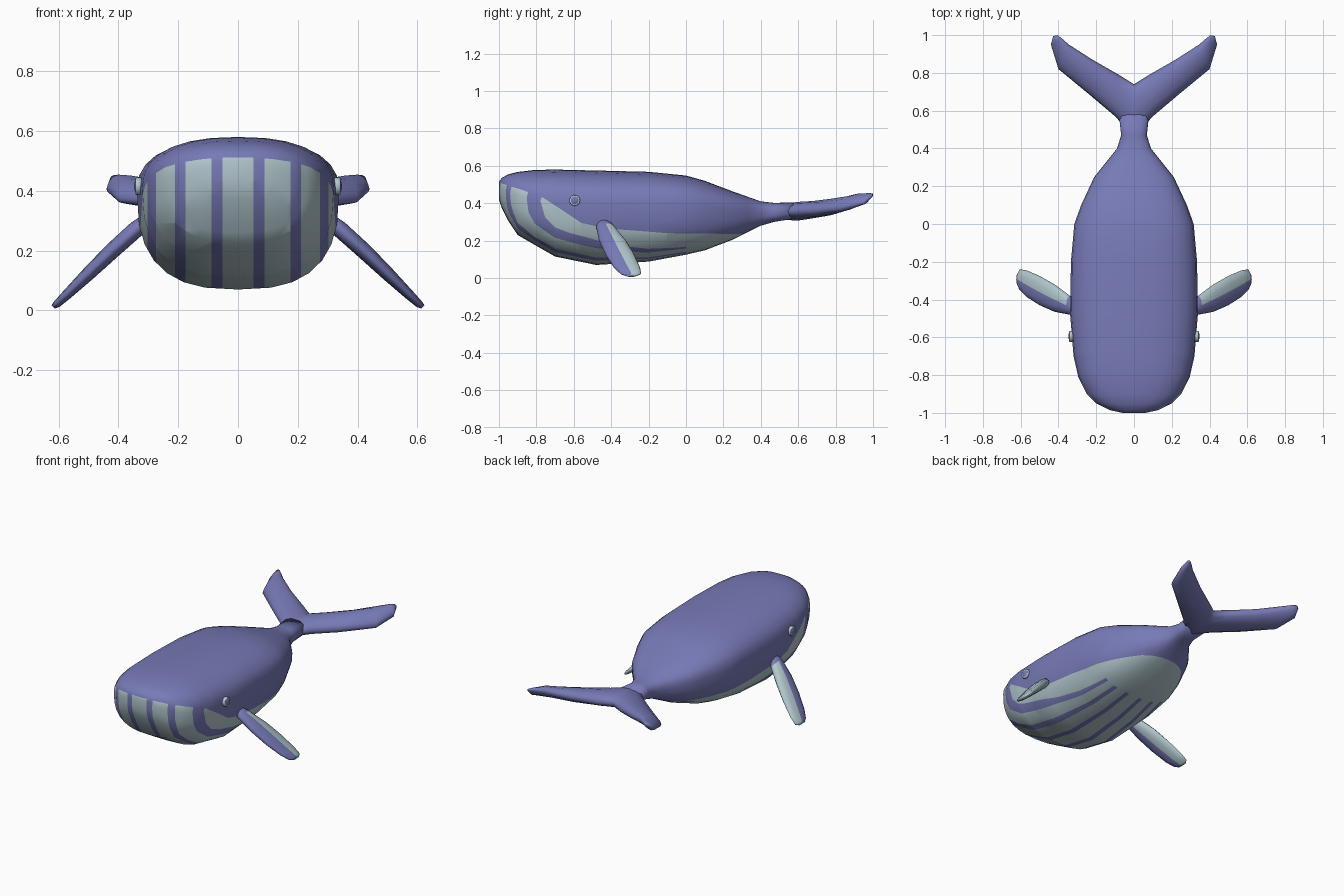
import bpy, bmesh, math
from mathutils import Vector

if "Cube" in bpy.data.objects:
    bpy.data.objects.remove(bpy.data.objects["Cube"])


def material(name, rgb):
    m = bpy.data.materials.new(name)
    m.diffuse_color = (*rgb, 1)
    m.use_nodes = True
    m.node_tree.nodes["Principled BSDF"].inputs["Base Color"].default_value = m.diffuse_color
    return m


BLUE = material("slate_blue", (0.185, 0.195, 0.47))
PALE = material("pale_grey_blue", (0.44, 0.57, 0.61))


def loft(rings, cap_start=True, cap_end=True):
    """Skin closed rings of equal length."""
    bm = bmesh.new()
    vs = [[bm.verts.new(p) for p in r] for r in rings]
    n = len(rings[0])
    for a, b in zip(vs, vs[1:]):
        for j in range(n):
            bm.faces.new((a[j], a[(j + 1) % n], b[(j + 1) % n], b[j]))
    if cap_start:
        bm.faces.new(vs[0])
    if cap_end:
        bm.faces.new(vs[-1])
    bmesh.ops.recalc_face_normals(bm, faces=bm.faces)
    return bm


def finish(bm, name):
    for f in bm.faces:
        f.smooth = True
    me = bpy.data.meshes.new(name)
    bm.to_mesh(me)
    bm.free()
    ob = bpy.data.objects.new(name, me)
    bpy.context.collection.objects.link(ob)
    me.materials.append(BLUE)
    me.materials.append(PALE)
    return ob


def cut(bm, co, no, keep=lambda c: True):
    """Slice the faces whose centre passes the test, without removing any."""
    faces = [f for f in bm.faces if keep(f.calc_center_median())]
    geom = set(faces)
    for f in faces:
        geom.update(f.edges)
        geom.update(f.verts)
    bmesh.ops.bisect_plane(bm, geom=list(geom), dist=1e-5,
                           plane_co=co, plane_no=no)


def interp(pts, y):
    for (y0, z0), (y1, z1) in zip(pts, pts[1:]):
        if y <= y1:
            return z0 + (z1 - z0) * (y - y0) / (y1 - y0)
    return pts[-1][1]


# Body: y, half width, bottom, top, height of widest point
stations = [
    (-1.0, .06, .42, .515, .47), (-.985, .13, .375, .535, .465),
    (-.95, .20, .305, .555, .455), (-.90, .25, .23, .567, .44),
    (-.81, .295, .178, .578, .42), (-.70, .32, .115, .58, .41),
    (-.48, .338, .07, .575, .40), (-.20, .334, .088, .568, .40),
    (0, .316, .125, .548, .395), (.10, .28, .148, .52, .385),
    (.25, .21, .205, .463, .37), (.40, .09, .28, .41, .35),
    (.47, .068, .30, .402, .35), (.58, .08, .318, .404, .36)]
SIDES = 28


def body_ring(y, w, lo, hi, mid):
    ring = []
    for j in range(SIDES):
        a = 2 * math.pi * j / SIDES
        c, s = math.cos(a), math.sin(a)
        e = 2 / (2.4 if s > 0 else 2.7)
        h = hi - mid if s > 0 else mid - lo
        ring.append((math.copysign(abs(c) ** e, c) * w, y,
                     mid + math.copysign(abs(s) ** e, s) * h))
    return ring


bm = loft([body_ring(*s) for s in stations])

# Edge of the pale belly, cut as a broken line along the flanks
border = [(-1.01, .515), (-.92, .485), (-.78, .44), (-.68, .375), (-.56, .295),
          (-.42, .265), (-.1, .24), (.33, .235)]
for y, z in border[1:]:
    cut(bm, (0, y, 0), (0, 1, 0), lambda c: c.z < .55)
for (y0, z0), (y1, z1) in zip(border, border[1:]):
    cut(bm, (0, y0, z0), (0, z0 - z1, y1 - y0), lambda c: y0 < c.y < y1)

# Throat grooves: straight in front, converging under the belly
grooves = [(.052, .088), (.175, .21), (.274, .302)]
Y_BEND, TAPER = -.48, .72


def groove_scale(y):
    return 1 if y < Y_BEND else 1 + (TAPER - 1) * (y - Y_BEND) / -Y_BEND


def in_belly(c):
    return c.z < interp(border, c.y) and c.y < .33


cut(bm, (0, Y_BEND, 0), (0, 1, 0), in_belly)
for c in [v for g in grooves for v in g]:
    for s in (-1, 1):
        cut(bm, (s * c, 0, 0), (1, 0, 0),
            lambda p: in_belly(p) and p.y < Y_BEND)
        d = Vector((s * c * (TAPER - 1), -Y_BEND, 0))
        cut(bm, (s * c, Y_BEND, 0), (d.y, -d.x, 0),
            lambda p: in_belly(p) and Y_BEND < p.y < 0)
for f in bm.faces:
    p = f.calc_center_median()
    x = abs(p.x) / groove_scale(p.y)
    groove = p.y < 0 and any(a < x < b for a, b in grooves)
    f.material_index = int(in_belly(p) and not groove)
finish(bm, "body")


def blade_ring(lead, trail, up, thick, n=12):
    """Lens section from leading to trailing point."""
    lead, trail, up = Vector(lead), Vector(trail), Vector(up).normalized()
    mid, half = (lead + trail) / 2, (trail - lead) / 2
    return [mid + half * math.cos(a) + up * thick * math.sin(a)
            for a in (2 * math.pi * j / n for j in range(n))]


# Tail flukes: leading point, trailing point, half thickness
flukes = [((0, .46, .35), (0, .74, .365), .05),
          ((.10, .57, .357), (.08, .79, .375), .046),
          ((.23, .68, .36), (.22, .87, .40), .044),
          ((.40, .82, .375), (.345, .95, .435), .036),
          ((.44, .95, .405), (.385, .985, .445), .022),
          ((.428, .995, .44), (.405, 1.0, .448), .008)]
ob = finish(loft([blade_ring(a, b, (0, 0, 1), t) for a, b, t in flukes],
                 cap_start=False), "tail_flukes")
mod = ob.modifiers.new("mirror", 'MIRROR')
mod.use_clip = True

# Flippers: x, z, front y, rear y, half thickness
flipper = [(.29, .315, -.47, -.42, .02), (.34, .272, -.48, -.38, .028),
           (.42, .20, -.465, -.32, .027), (.50, .123, -.43, -.275, .023),
           (.57, .055, -.385, -.245, .017), (.605, .022, -.35, -.24, .013),
           (.618, .012, -.32, -.265, .008)]
bm = loft([blade_ring((x, y0, z), (x, y1, z), (.68, 0, .73), t)
           for x, z, y0, y1, t in flipper])
profile = [(x, y0 + .47 * (y1 - y0)) for x, z, y0, y1, t in flipper]
for f in bm.faces:
    p = f.calc_center_median()
    f.material_index = int(p.x > .345 and p.y > interp(profile, p.x))
finish(bm, "flippers").modifiers.new("mirror", 'MIRROR')

# Eyes: a shallow dome inside a thin pale rim
rim, dome = [], []
EYE, N = Vector((.332, -.595, .415)), 20
for r, x in ((.029, -.01), (.029, .008), (.026, .011), (.021, .009), (.016, .013),
             (.007, .015)):
    rim.append([EYE + Vector((x, r * math.cos(a), r * math.sin(a)))
                for a in (2 * math.pi * j / N for j in range(N))])
bm = loft(rim)
for f in bm.faces:
    p = f.calc_center_median() - EYE
    f.material_index = int(.0215 < max(Vector((0, v.co.y - EYE.y, v.co.z - EYE.z)).length
                                      for v in f.verts))
finish(bm, "eyes").modifiers.new("mirror", 'MIRROR')
